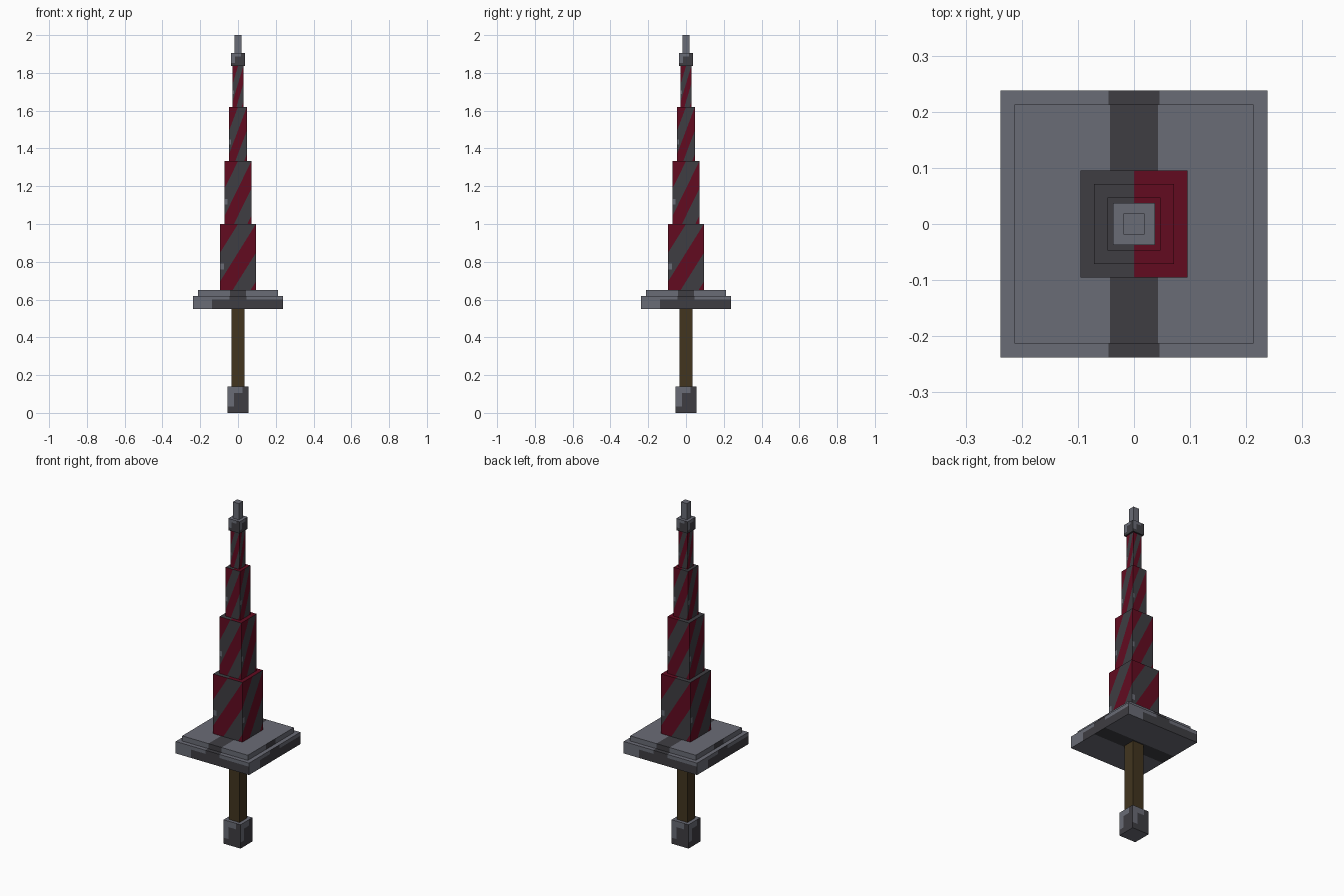
import bpy, bmesh, math
from mathutils import Vector, Matrix

if "Cube" in bpy.data.objects:
    bpy.data.objects.remove(bpy.data.objects["Cube"])


def material(name, hex_code):
    rgb = [int(hex_code[i:i + 2], 16) / 255 for i in (0, 2, 4)]
    lin = [c / 12.92 if c < 0.04045 else ((c + 0.055) / 1.055) ** 2.4 for c in rgb]
    mat = bpy.data.materials.new(name)
    mat.use_nodes = True
    mat.diffuse_color = (*lin, 1)
    mat.node_tree.nodes["Principled BSDF"].inputs["Base Color"].default_value = (*lin, 1)
    return mat


MATERIALS = [material("light steel", "6a6c76"), material("dark iron", "3e3d42"),
             material("deep red", "620b20"), material("brown leather", "42351f")]
STEEL, IRON, RED, LEATHER = range(4)


def plain(index):
    return [], lambda u, v: index


def panel(bm, centre, right, up, paint):
    """Rectangle cut along lines a*u + b*v = c, then coloured by a rule on (u, v) in -1..1."""
    cuts, rule = paint
    corners = [(-1, -1), (1, -1), (1, 1), (-1, 1)]
    faces = [bm.faces.new([bm.verts.new(centre + right * u + up * v) for u, v in corners])]
    ru, rv = right / right.length_squared, up / up.length_squared
    for a, b, c in cuts:
        normal = ru * a + rv * b
        point = centre + normal * (c / normal.length_squared)
        geom = set(faces)
        for f in faces:
            geom.update(f.edges, f.verts)
        result = bmesh.ops.bisect_plane(bm, geom=list(geom), plane_co=point, plane_no=normal)
        faces = [g for g in result["geom"] if isinstance(g, bmesh.types.BMFace)]
    for f in faces:
        d = f.calc_center_median() - centre
        f.material_index = rule(d.dot(ru), d.dot(rv))


def block(name, half, z0, z1, side, top, bottom):
    """Square block with the same paint on all four sides."""
    bm = bmesh.new()
    mid, tall = (z0 + z1) / 2, (z1 - z0) / 2
    for k in range(4):
        turn = Matrix.Rotation(k * math.pi / 2, 3, "Z")
        panel(bm, turn @ Vector((0, -half, mid)), turn @ Vector((half, 0, 0)),
              Vector((0, 0, tall)), side)
    x, y = Vector((half, 0, 0)), Vector((0, half, 0))
    panel(bm, Vector((0, 0, z1)), x, y, top)
    panel(bm, Vector((0, 0, z0)), x, -y, bottom)
    bmesh.ops.remove_doubles(bm, verts=bm.verts, dist=0.00001)
    mesh = bpy.data.meshes.new(name)
    bm.to_mesh(mesh)
    bm.free()
    for mat in MATERIALS:
        mesh.materials.append(mat)
    obj = bpy.data.objects.new(name, mesh)
    bpy.context.collection.objects.link(obj)


# Paint rules
def stripe_rule(u, v):
    if u < -0.78 and -0.38 < v < -0.2:
        return STEEL
    return RED if math.floor(u + 1.15 * (1 - v)) % 2 else IRON


stripes = ([(1, -1.15, c - 1.15) for c in range(4)]
           + [(1, 0, -0.78), (0, 1, -0.38), (0, 1, -0.2)], stripe_rule)
split_top = ([(1, 0, 0)], lambda u, v: RED if u > 0 else IRON)


def band(width, along_y=True):
    a, b = (1, 0) if along_y else (0, 1)
    return ([(a, b, -width), (a, b, width)],
            lambda u, v: IRON if abs(u if along_y else v) < width else STEEL)


def guard_rule(u, v):
    return IRON if abs(u) < 0.19 or (v < 0.4 and u > -0.58) else STEEL


guard_side = ([(1, 0, -0.58), (1, 0, -0.19), (1, 0, 0.19), (0, 1, 0.4)], guard_rule)


def worn_rule(u, v):
    return STEEL if (u < -0.4 and v > -0.5) or (v > 0.5 and u < 0.45) else IRON


worn = ([(1, 0, -0.4), (1, 0, 0.45), (0, 1, -0.5), (0, 1, 0.5)], worn_rule)
steel, iron, leather = plain(STEEL), plain(IRON), plain(LEATHER)

# Handle
block("pommel", 0.055, 0, 0.14, worn, steel, steel)
block("grip", 0.035, 0.14, 0.55, leather, leather, leather)

# Guard plates
block("guard_lower", 0.238, 0.55, 0.62, guard_side, band(0.19), band(0.19, False))
block("guard_upper", 0.213, 0.62, 0.65, band(0.2), band(0.2), iron)

# Tapering striped blade
levels = [0.65, 1.0, 1.333, 1.62, 1.836]
for i, half in enumerate([0.095, 0.071, 0.047, 0.028]):
    block(f"blade_section_{i + 1}", half, levels[i], levels[i + 1], stripes, split_top, iron)

# Collar and tip
block("collar", 0.037, 1.836, 1.905, worn, steel, iron)
block("tip", 0.019, 1.905, 2.0, steel, steel, steel)
